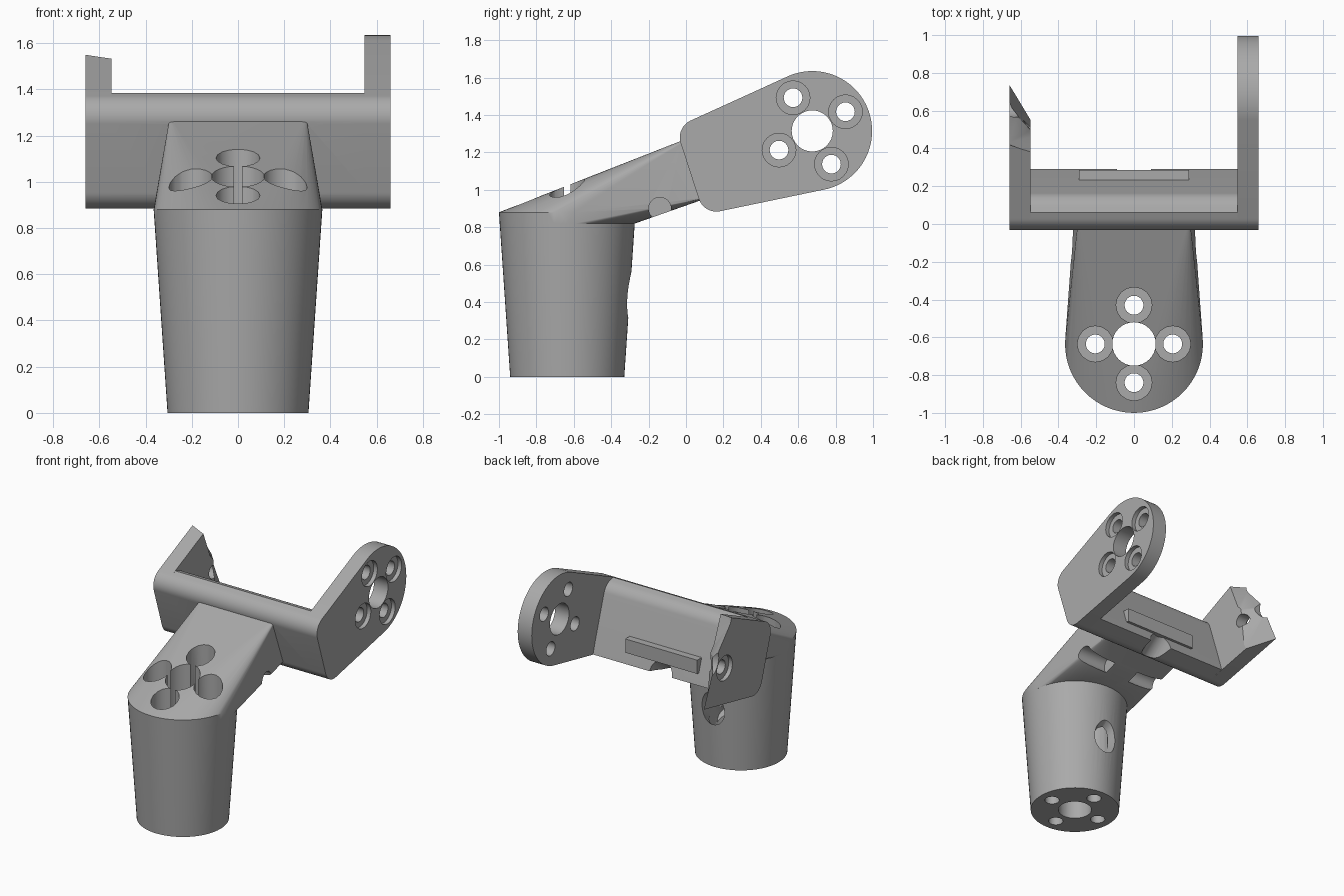
import bpy, bmesh, math
from mathutils import Vector

cube = bpy.data.objects.get("Cube")
if cube:
    bpy.data.objects.remove(cube, do_unlink=True)

grey = bpy.data.materials.new("plain_grey")
grey.use_nodes = True
COLOR = (0.4, 0.4, 0.4, 1)
grey.diffuse_color = COLOR
grey.node_tree.nodes["Principled BSDF"].inputs["Base Color"].default_value = COLOR


def finish(name, bm):
    bmesh.ops.recalc_face_normals(bm, faces=bm.faces)
    mesh = bpy.data.meshes.new(name)
    bm.to_mesh(mesh)
    bm.free()
    mesh.materials.append(grey)
    obj = bpy.data.objects.new(name, mesh)
    bpy.context.collection.objects.link(obj)
    return obj


def hull(name, points):
    bm = bmesh.new()
    for p in points:
        bm.verts.new(p)
    res = bmesh.ops.convex_hull(bm, input=bm.verts)
    loose = {v for v in res["geom_interior"] if isinstance(v, bmesh.types.BMVert)}
    bmesh.ops.delete(bm, geom=list(loose), context="VERTS")
    bmesh.ops.dissolve_limit(bm, angle_limit=0.002, verts=bm.verts, edges=bm.edges)
    return finish(name, bm)


def ring(a, b, r, n=64):
    return [(a + r * math.cos(math.tau * i / n), b + r * math.sin(math.tau * i / n)) for i in range(n)]


def slab(name, outline, x0, x1):
    """Convex yz outline extruded along x."""
    return hull(name, [(x, y, z) for x in (x0, x1) for y, z in outline])


def rod(name, start, end, r, n=32):
    a, b = Vector(start), Vector(end)
    turn = (b - a).to_track_quat("Z", "Y")
    return hull(name, [p + turn @ Vector((u, v, 0)) for p in (a, b) for u, v in ring(0, 0, r, n)])


def boolean(target, others, mode="DIFFERENCE"):
    bpy.context.view_layer.objects.active = target
    for other in others:
        mod = target.modifiers.new("cut", "BOOLEAN")
        mod.operation, mod.solver, mod.object = mode, "EXACT", other
        bpy.ops.object.modifier_apply(modifier=mod.name)
        bpy.data.objects.remove(other, do_unlink=True)


# Shared dimensions
HALF, INNER = 0.66, 0.547
BASE_Y, FLOOR = -0.635, 0.11
PIVOT = (0.675, 1.315)
TOP_CORNER, LOW_CORNER = ring(0.067, 1.28, 0.1), ring(0.163, 0.984, 0.1)

# Tapered socket, arm and crossbar fused into one body
socket = hull("socket_body", [(x, y, 0) for x, y in ring(0, BASE_Y, 0.305)]
              + [(x, y, 0.88) for x, y in ring(0, BASE_Y, 0.365)])
arm = hull("arm", [(x, y, z) for z, r in ((0.82, 0.361), (0.88, 0.365)) for x, y in ring(0, BASE_Y, r)]
           + [(s * w, y, z) for s in (-1, 1) for w, y, z in ((0.295, 0.03, 1.284), (0.31, 0.13, 0.962))])
bar = slab("crossbar", TOP_CORNER + LOW_CORNER + [(0.06, 1.385), (0.29, 0.91)], -INNER - 0.01, INNER + 0.01)
boolean(socket, [arm, bar], "UNION")

# Vertical shaft, screw wells and their through holes
cuts = [rod("shaft", (0, BASE_Y, -0.1), (0, BASE_Y, 1.4), 0.115)]
for i in range(4):
    x, y = 0.205 * math.cos(i * math.pi / 2), BASE_Y + 0.205 * math.sin(i * math.pi / 2)
    cuts += [rod("well", (x, y, FLOOR), (x, y, 1.4), 0.095, 16), rod("screw", (x, y, -0.1), (x, y, 0.2), 0.05, 24)]
# Slanted cable channel and the two tie notches under the arm
cuts.append(rod("cable", (0, -0.5, 0.28), (0, 0.42, 1.01), 0.09))
cuts += [rod("notch", (s * 0.1, -0.14, 0.9), (s * 0.5, -0.14, 0.9), 0.06) for s in (-1, 1)]
boolean(socket, cuts)

# Clip strip and ridge on the back of the bar
strip = slab("back_strip", [(0.1, 1.14), (0.18, 1.14), (0.232, 1.03), (0.15, 1.03)], -0.46, 0.42)
ridge = slab("back_ridge", [(0.12, 1.09), (0.285, 1.09), (0.285, 0.99), (0.15, 0.99)], -0.29, 0.29)


# Side plates with counterbored bolt circle
def plate(name, side):
    obj = slab(name, TOP_CORNER + LOW_CORNER + ring(*PIVOT, 0.32, 96), side * INNER, side * HALF)
    holes = [rod("hub", (side * 0.4, *PIVOT), (side * 0.8, *PIVOT), 0.11)]
    for i in range(4):
        a = math.radians(30 + 90 * i)
        y, z = PIVOT[0] + 0.205 * math.cos(a), PIVOT[1] + 0.205 * math.sin(a)
        holes += [rod("bore", (side * 0.63, y, z), (side * 0.8, y, z), 0.09, 24),
                  rod("bolt", (side * 0.4, y, z), (side * 0.8, y, z), 0.05, 24)]
    boolean(obj, holes)
    return obj


left_plate = plate("left_plate", 1)
right_plate = plate("right_plate", -1)

# Broken end of the right plate: outer edge reaches further than the inner one
outer = [(0.4, 1.75), (0.42, 1.54), (0.62, 1.3), (0.76, 0.95), (1.3, 0.8), (1.3, 1.75)]
shift = [0.04, 0.04, 0.12, 0.2, 0, 0]
bm = bmesh.new()
loops = []
for x, k in ((-0.68, -0.18), (-0.52, 1.27)):
    loops.append([bm.verts.new((x, y - k * d, z)) for (y, z), d in zip(outer, shift)])
count = len(outer)
for loop in loops:
    bm.faces.new(loop)
for i in range(count):
    j = (i + 1) % count
    bm.faces.new((loops[0][i], loops[0][j], loops[1][j], loops[1][i]))
bmesh.ops.triangulate(bm, faces=bm.faces)
boolean(right_plate, [finish("break", bm)])

# Smooth shading with sharp edges kept
for obj in (socket, strip, ridge, left_plate, right_plate):
    bpy.ops.object.select_all(action="DESELECT")
    obj.select_set(True)
    bpy.context.view_layer.objects.active = obj
    bpy.ops.object.shade_smooth_by_angle(angle=math.radians(30))
